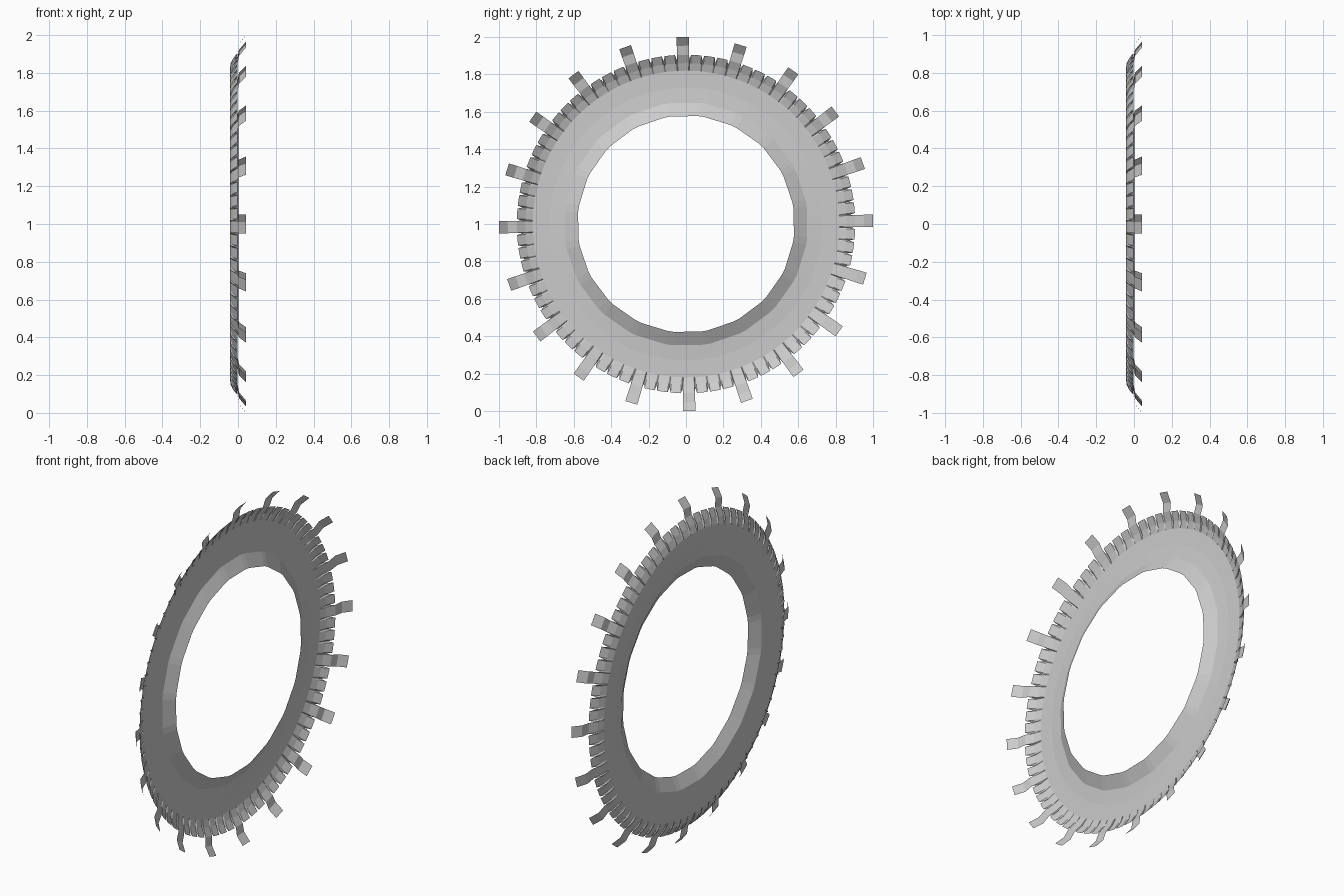
import bpy, bmesh, math

if "Cube" in bpy.data.objects:
    bpy.data.objects.remove(bpy.data.objects["Cube"])

TEETH = 80          # every fourth tooth is a long one
PITCH = 360 / TEETH
OFFSET = 1.0        # small rotation of the whole pattern, degrees

bm = bmesh.new()


def point(r, x, ang, side=0.0):
    """Point on the sheet: radius, axial position, angle, sideways shift."""
    a = math.radians(ang + OFFSET)
    return bm.verts.new((x,
                         r * math.cos(a) - side * math.sin(a),
                         1 + r * math.sin(a) + side * math.cos(a)))


def facet_radius(r, ang, sides):
    """Radius on a straight-sided polygon, flats centred on the long teeth."""
    step = 360 / sides
    d = (ang + step / 2) % step - step / 2
    return r * math.cos(math.radians(step / 2)) / math.cos(math.radians(d))


# dished ring: raised inner lip, flat band (radius, x, polygon sides)
BODY = [(0.583, 0.003, 20), (0.655, -0.036, 20), (0.73, -0.042, 40), (0.82, -0.042, 80)]
# crimped rim: tooth faces and the valleys between them (radius, x)
CREST = [(0.86, -0.028), (0.905, -0.003)]
VALLEY = [(0.848, -0.040), (0.878, -0.026)]


def column(ang, rim):
    body = [point(facet_radius(r, ang, n), x, ang) for r, x, n in BODY]
    return body + [point(r, x, ang) for r, x in rim]


columns = []
for i in range(TEETH):
    c = i * PITCH
    half = 2.0 if i % 4 == 0 else 1.75
    columns.append(column(c - PITCH / 2, VALLEY))
    left, right = column(c - half, CREST), column(c + half, CREST)
    columns += [left, right]
    # long tooth with its bent tip
    if i % 4 == 0:
        a, b = left[-1], right[-1]
        for r, x in ((0.953, 0.005), (1.0, 0.042)):
            na, nb = point(r, x, c, -0.033), point(r, x, c, 0.033)
            bm.faces.new((a, na, nb, b))
            a, b = na, nb

# skin the columns
for k, c0 in enumerate(columns):
    c1 = columns[(k + 1) % len(columns)]
    for j in range(len(c0) - 1):
        bm.faces.new((c0[j], c0[j + 1], c1[j + 1], c1[j]))

mesh = bpy.data.meshes.new("toothed_ring")
bm.to_mesh(mesh)
bm.free()
ring = bpy.data.objects.new("toothed_ring", mesh)
bpy.context.collection.objects.link(ring)
